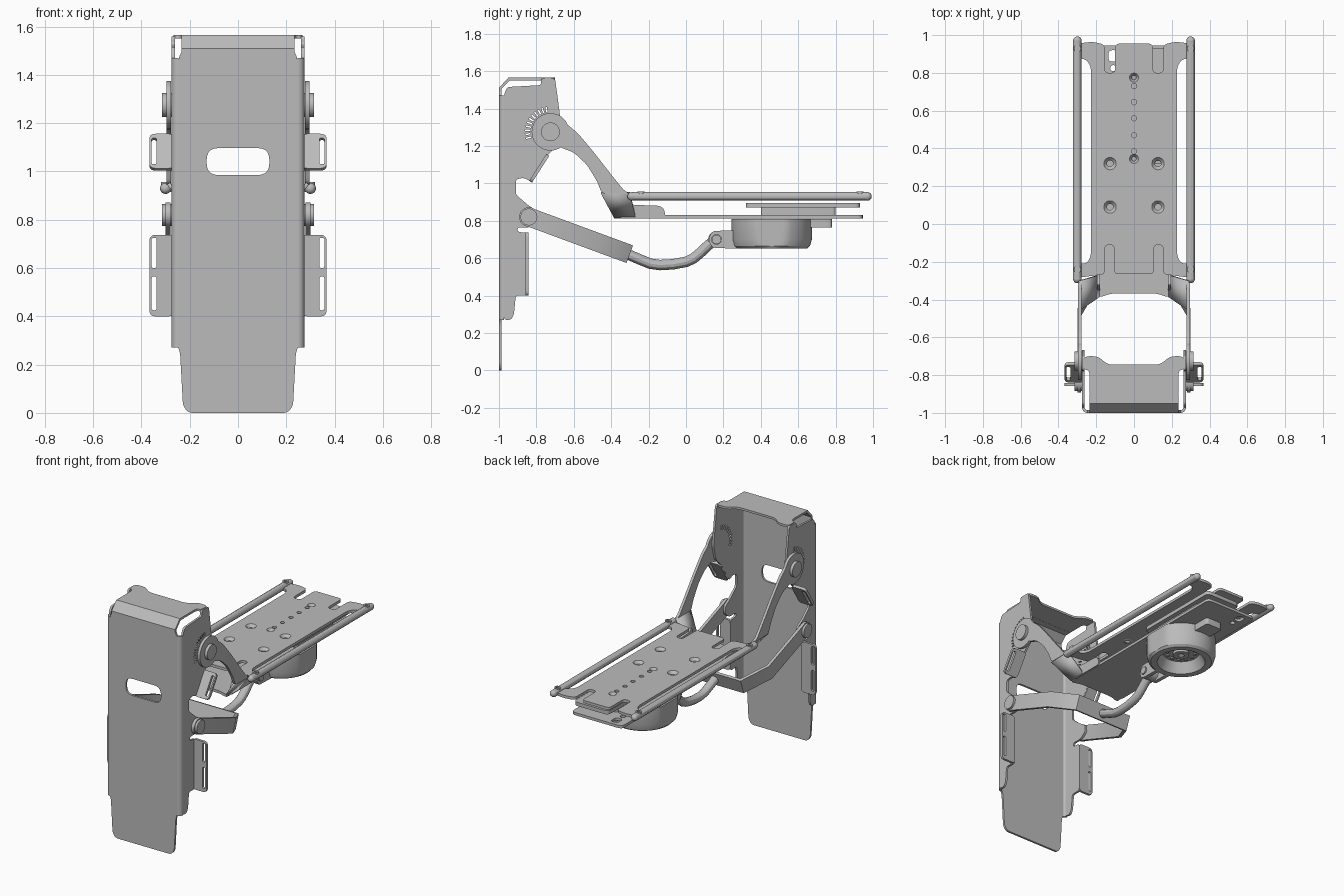
import bpy, bmesh, math
from mathutils import Matrix, Vector

if "Cube" in bpy.data.objects:
    bpy.data.objects.remove(bpy.data.objects["Cube"], do_unlink=True)

grey = bpy.data.materials.new("satin_grey")
grey.use_nodes = True
COLOUR = (0.5, 0.5, 0.5, 1)
grey.diffuse_color = COLOUR
grey.node_tree.nodes["Principled BSDF"].inputs["Base Color"].default_value = COLOUR


def frame(u, v, origin=(0, 0, 0)):
    u, v = Vector(u), Vector(v)
    m = Matrix((u, v, u.cross(v))).transposed().to_4x4()
    return Matrix.Translation(origin) @ m


def flat(z):
    return frame((1, 0, 0), (0, 1, 0), (0, 0, z))


def side(x):
    return frame((0, 1, 0), (0, 0, 1), (x, 0, 0))


def upright(y):
    return frame((1, 0, 0), (0, 0, 1), (0, y, 0))


def add(name, mesh):
    bm = bmesh.new()
    bm.from_mesh(mesh)
    bmesh.ops.remove_doubles(bm, verts=bm.verts, dist=1e-5)
    bmesh.ops.recalc_face_normals(bm, faces=bm.faces)
    bm.to_mesh(mesh)
    bm.free()
    mesh.materials.clear()
    mesh.materials.append(grey)
    ob = bpy.data.objects.new(name, mesh)
    bpy.context.collection.objects.link(ob)
    return ob


def from_curve(name, curve, matrix=Matrix()):
    tmp = bpy.data.objects.new("tmp", curve)
    mesh = bpy.data.meshes.new_from_object(tmp)
    bpy.data.objects.remove(tmp)
    bpy.data.curves.remove(curve)
    mesh.transform(matrix)
    return add(name, mesh)


def poly(curve, pts, closed=True):
    sp = curve.splines.new('POLY')
    sp.points.add(len(pts) - 1)
    for p, co in zip(sp.points, pts):
        p.co = (*co, 0, 1) if len(co) == 2 else (*co, 1)
    sp.use_cyclic_u = closed


def rounded(pts, r=0.02, steps=5):
    # Fillet every corner with a short quadratic arc
    out, n = [], len(pts)
    for i in range(n):
        a, b, c = (Vector(pts[(i + k) % n]) for k in (-1, 0, 1))
        p = b + (a - b).normalized() * min(r, (a - b).length * 0.45)
        q = b + (c - b).normalized() * min(r, (c - b).length * 0.45)
        for k in range(steps + 1):
            t = k / steps
            out.append(tuple(p * (1 - t) ** 2 + b * 2 * t * (1 - t) + q * t * t))
    return out


def mirrored(half):
    return half + [(-x, y) for x, y in reversed(half)]


def rect(x0, x1, y0, y1, r=0.02):
    return rounded([(x0, y0), (x1, y0), (x1, y1), (x0, y1)], r)


def circle(x, y, r, n=24):
    return [(x + r * math.cos(math.tau * i / n), y + r * math.sin(math.tau * i / n)) for i in range(n)]


def plate(name, loops, thick, matrix):
    c = bpy.data.curves.new(name, 'CURVE')
    c.dimensions, c.fill_mode, c.extrude = '2D', 'BOTH', thick / 2
    for loop in loops:
        poly(c, loop)
    return from_curve(name, c, matrix)


def tube(name, pts, r):
    c = bpy.data.curves.new(name, 'CURVE')
    c.dimensions, c.bevel_depth, c.bevel_resolution, c.use_fill_caps = '3D', r, 4, True
    poly(c, pts, False)
    return from_curve(name, c)


def lathe(name, profile, centre, n=48, clamp_x=9):
    bm = bmesh.new()
    vs = [bm.verts.new((r, 0, z)) for r, z in profile]
    es = [bm.edges.new(e) for e in zip(vs, vs[1:])]
    bmesh.ops.spin(bm, geom=vs + es, axis=(0, 0, 1), angle=math.tau, steps=n)
    for v in bm.verts:
        v.co.x = max(-clamp_x, min(clamp_x, v.co.x))
    bmesh.ops.translate(bm, vec=centre, verts=bm.verts)
    mesh = bpy.data.meshes.new(name)
    bm.to_mesh(mesh)
    bm.free()
    return add(name, mesh)


def ball(name, centre, r):
    arc = [(r * math.sin(math.pi * i / 10), r * math.cos(math.pi * i / 10)) for i in range(11)]
    return lathe(name, arc, centre, 20)


UP_Y, UP_Z, LOW_Y, LOW_Z = -0.725, 1.275, -0.84, 0.82

# Front shield with bent top
shield = mirrored([(0.205, 0), (0.228, 0.03), (0.24, 0.25), (0.248, 0.27), (0.248, 1.46), (0.235, 1.5)])
plate("front_shield", [rounded(shield), rect(-0.13, 0.13, 0.985, 1.097, 0.05)], 0.014, upright(-0.993))
plate("shield_bend", [[(-1, 1.49), (-1, 1.51), (-0.95, 1.565), (-0.9, 1.565), (-0.9, 1.55),
                       (-0.943, 1.55), (-0.986, 1.505), (-0.986, 1.49)]], 0.47, side(0))
top = mirrored([(0.235, -0.92), (0.235, -0.775), (0.268, -0.77), (0.268, -0.7), (0.19, -0.7), (0.14, -0.745)])
plate("shield_top", [rounded(top, 0.03)], 0.014, flat(1.558))

flange = [(-0.972, 0.27), (-0.935, 0.27), (-0.92, 0.3), (-0.91, 0.4), (-0.845, 0.4), (-0.845, 0.735),
          (-0.9, 0.74), (-0.9, 0.765), (-0.83, 0.765), (-0.785, 0.8), (-0.79, 0.85), (-0.84, 0.88),
          (-0.91, 0.94), (-0.91, 1.02), (-0.87, 1.03), (-0.83, 1.01), (-0.74, 1.15), (-0.69, 1.2),
          (-0.665, 1.3), (-0.7, 1.56), (-0.775, 1.56), (-0.775, 1.525), (-0.955, 1.515), (-0.972, 1.48)]
ticks = []
for i in range(11):
    a = math.radians(100 + 9.5 * i)
    d, t = Vector((math.cos(a), math.sin(a))), Vector((-math.sin(a), math.cos(a))) * 0.004
    o = Vector((UP_Y, UP_Z))
    ticks.append([tuple(o + d * r + t * k) for r, k in ((0.107, -1), (0.135, -1), (0.135, 1), (0.107, 1))])

upper_arm = [(-0.66, 1.335), (-0.58, 1.27), (-0.5, 1.175), (-0.41, 1.06), (-0.33, 0.96), (-0.3, 0.945),
             (-0.45, 0.945), (-0.475, 1.01), (-0.53, 1.1), (-0.6, 1.165), (-0.68, 1.195)]
lip = [(-0.36, 0.815), (-0.11, 0.815), (-0.115, 0.86), (-0.14, 0.88), (-0.29, 0.885), (-0.32, 0.91)]

for s, tag in ((1, "left"), (-1, "right")):
    # Shield side wall, rounded corner and strap brackets
    plate(tag + "_side_wall", [rounded(flange, 0.015)] + ticks, 0.014, side(s * 0.268))
    arc = [math.radians(9 * i) for i in range(11)]
    corner = [(s * (0.247 + r * math.sin(a)), -0.972 - r * math.cos(a))
              for r, seq in ((0.028, arc), (0.014, arc[::-1])) for a in seq]
    plate(tag + "_shield_corner", [corner], 1.2, flat(0.87))
    xs = sorted((s * 0.262, s * 0.367))
    slot = sorted((s * 0.337, s * 0.358))
    plate(tag + "_lower_strap_bracket", [rect(*xs, 0.4, 0.737, 0.025), rect(*slot, 0.425, 0.565, 0.01),
                                         rect(*slot, 0.6, 0.725, 0.01)], 0.016, upright(-0.85))
    tilt = frame((1, 0, 0), (0, 0.54, 0.842), (0, -0.785, 1.08))
    plate(tag + "_upper_strap_bracket", [rect(*xs, -0.085, 0.085, 0.025),
                                         rect(*slot, -0.065, 0.065, 0.01)], 0.018, tilt)

    # Upper arm: pivot lobe, curved blade, bent foot and lip
    plate(tag + "_upper_arm", [rounded(upper_arm, 0.025)], 0.018, side(s * 0.287))
    plate(tag + "_upper_lobe", [circle(UP_Y, UP_Z, 0.1, 40)], 0.018, side(s * 0.287))
    plate(tag + "_upper_bolt", [circle(UP_Y, UP_Z, 0.05, 32)], 0.04, side(s * 0.295))
    mesh = bpy.data.meshes.new("foot")
    mesh.from_pydata([(s * 0.288, -0.455, 0.95), (s * 0.288, -0.3, 0.95), (s * 0.185, -0.27, 0.82),
                      (s * 0.185, -0.385, 0.82)], [], [(0, 1, 2, 3)])
    foot = add(tag + "_arm_foot", mesh)
    mod = foot.modifiers.new("thickness", 'SOLIDIFY')
    mod.thickness, mod.offset = 0.015, 0
    plate(tag + "_arm_lip", [rounded(lip)], 0.014, side(s * 0.188))

    # Lower arm pivots
    plate(tag + "_lower_lobe", [circle(LOW_Y, LOW_Z, 0.052, 32)], 0.02, side(s * 0.29))
    plate(tag + "_lower_bolt", [circle(LOW_Y, LOW_Z, 0.045, 32)], 0.045, side(s * 0.292))

    # Side rail with round ends and screws
    tube(tag + "_rail", [(s * 0.3, -0.29, 0.93), (s * 0.3, 0.97, 0.93)], 0.023)
    for y, end in ((-0.29, "front"), (0.97, "back")):
        ball(f"{tag}_{end}_rail_end", (s * 0.3, y, 0.93), 0.023)
    for y in (-0.24, 0.93):
        plate(tag + "_rail_screw", [circle(s * 0.3, y, 0.019), circle(s * 0.3, y, 0.009)], 0.02, flat(0.947))

# Upper deck with end notches and screw holes
deck = mirrored([(0.105, -0.265), (0.105, -0.11), (0.155, -0.11), (0.155, -0.265), (0.19, -0.27), (0.3, -0.285),
                 (0.3, -0.21), (0.25, -0.21), (0.228, -0.17), (0.228, 0.83), (0.25, 0.87), (0.3, 0.88),
                 (0.3, 0.955), (0.22, 0.965), (0.155, 0.95), (0.155, 0.8), (0.1, 0.8), (0.1, 0.955)])
sunk = [(x, y, 0.033) for x in (-0.127, 0.127) for y in (0.09, 0.32)]
sunk += [(0, 0.775, 0.024), (0, 0.345, 0.024)]
small = [circle(0, y, 0.014) for y in (0.73, 0.645, 0.56, 0.47, 0.385)]
plate("upper_deck", [rounded(deck, 0.024)] + [circle(*h) for h in sunk] + small, 0.018, flat(0.925))
for x, y, r in sunk:
    lathe("countersink", [(r, 0.009), (r * 0.5, -0.009), (r * 0.5, -0.014), (r, -0.009)], (x, y, 0.925), 24)

# Lower deck and the slider between the decks
low = mirrored([(0.12, -0.368), (0.187, -0.39), (0.187, 0.93), (0.17, 0.945)])
plate("lower_deck", [rounded(low), rect(-0.135, -0.085, 0.86, 0.92), circle(-0.11, 0.825, 0.016)],
      0.018, flat(0.821))
plate("slider", [rect(-0.075, 0.18, 0.32, 0.93, 0.03)], 0.025, flat(0.882))
plate("slider_spacer", [rect(-0.05, 0.15, 0.4, 0.8)], 0.05, flat(0.85))

# Lower yoke, swept along the sloping arm direction
outer = [(0.3, 0), (0.3, 0.4), (0.205, 0.575)]
inner = [(0.19, 0.557), (0.28, 0.395), (0.28, 0)]
yoke = outer + [(-x, y) for x, y in reversed(outer)] + [(-x, y) for x, y in reversed(inner)] + inner
plate("lower_yoke", [yoke], 0.1, frame((1, 0, 0), (0, 0.938, -0.346), (0, LOW_Y, LOW_Z)))

# Bent link tube and clevis joint
link = [(-0.31, 0.62), (-0.24, 0.59), (-0.19, 0.57), (-0.14, 0.563), (-0.07, 0.567), (0, 0.58),
        (0.04, 0.598), (0.08, 0.632), (0.12, 0.67), (0.16, 0.7)]
tube("link_tube", [(0, y, z) for y, z in link], 0.028)
plate("link_eye", [circle(0.163, 0.7, 0.045)], 0.05, side(0))
plate("link_pin", [circle(0.163, 0.7, 0.024)], 0.125, side(0))
for x in (-0.042, 0.042):
    plate("clevis_cheek", [rounded([(0.14, 0.655), (0.3, 0.65), (0.3, 0.75), (0.14, 0.745), (0.117, 0.7)]),
                           circle(0.163, 0.7, 0.026)], 0.025, side(x))

# Round hub under the decks, with side flats and a recessed underside
hub = [(0, 0.81), (0.215, 0.81), (0.215, 0.7), (0.205, 0.665), (0.19, 0.652), (0.15, 0.652),
       (0.14, 0.67), (0.115, 0.72), (0.05, 0.72), (0.05, 0.7), (0.02, 0.7), (0, 0.72)]
lathe("hub", hub, (0, 0.458, 0), 64, 0.198)
for i in range(12):
    a = math.tau * i / 12
    lathe("hub_screw", [(0, -0.006), (0.011, -0.006), (0.011, 0.004), (0, 0.004)],
          (0.088 * math.cos(a), 0.458 + 0.088 * math.sin(a), 0.718), 12)
plate("hub_tab", [rect(-0.06, 0.06, 0.64, 0.78)], 0.045, flat(0.787))

# Smooth shading with crisp edges
bpy.ops.object.select_all(action='DESELECT')
for ob in bpy.context.collection.objects:
    if ob.type == 'MESH':
        ob.select_set(True)
        bpy.context.view_layer.objects.active = ob
bpy.ops.object.shade_smooth_by_angle(angle=math.radians(30))
